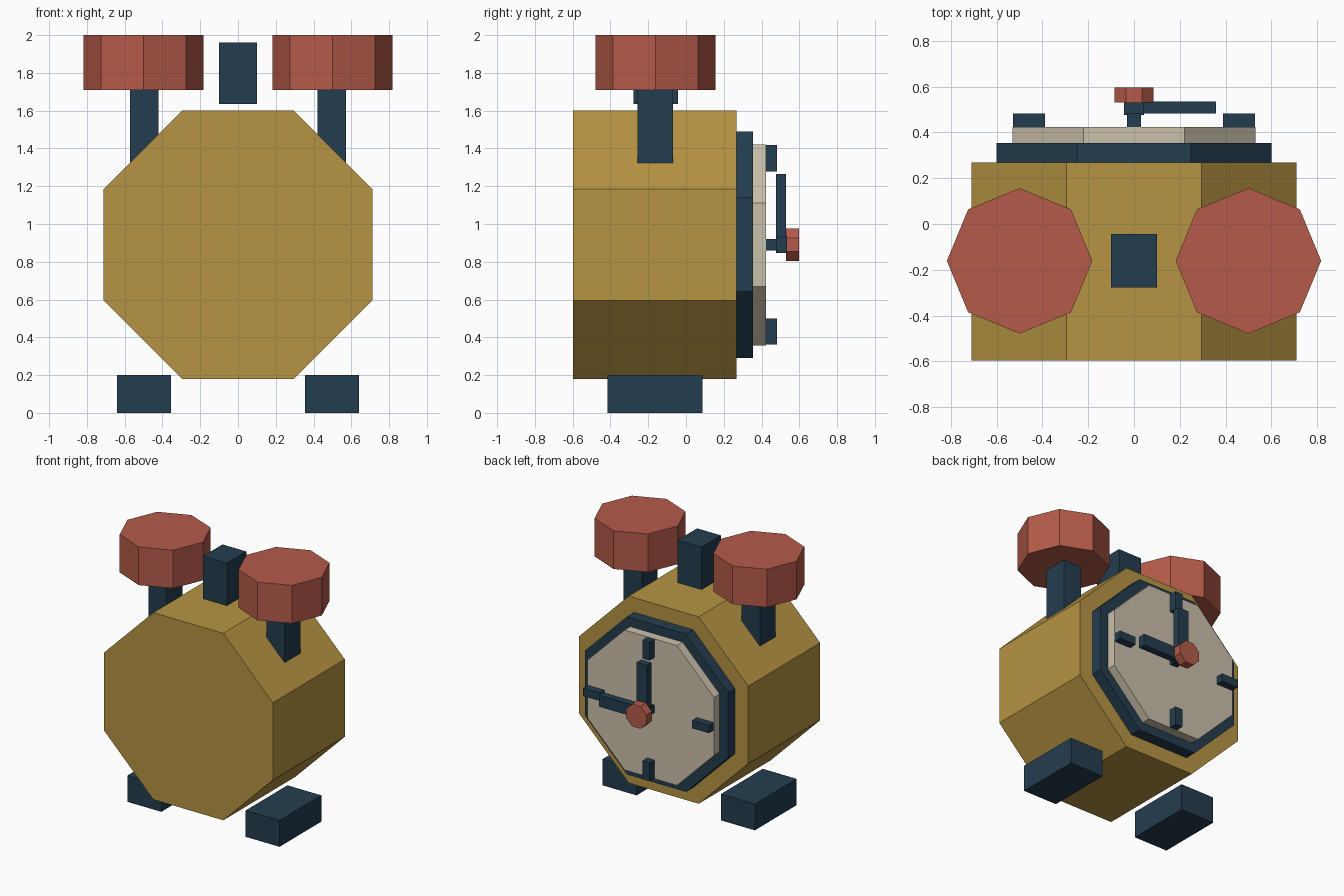
import bpy, bmesh, math
from mathutils import Matrix, Vector

cube = bpy.data.objects.get("Cube")
if cube:
    bpy.data.objects.remove(cube, do_unlink=True)


def material(name, rgb):
    """Flat material from an sRGB 0-255 colour."""
    lin = [((c / 255 + 0.055) / 1.055) ** 2.4 for c in rgb] + [1.0]
    mat = bpy.data.materials.new(name)
    mat.use_nodes = True
    mat.diffuse_color = lin
    bsdf = mat.node_tree.nodes["Principled BSDF"]
    bsdf.inputs["Base Color"].default_value = lin
    bsdf.inputs["Roughness"].default_value = 0.8
    return mat


gold = material("gold", (182, 148, 67))
navy = material("navy", (36, 61, 79))
red = material("red", (181, 91, 74))
cream = material("cream", (203, 193, 172))


def finish(name, bm, mat):
    mesh = bpy.data.meshes.new(name)
    bm.to_mesh(mesh)
    bm.free()
    mesh.materials.append(mat)
    obj = bpy.data.objects.new(name, mesh)
    bpy.context.collection.objects.link(obj)
    return obj


def box(name, x, y, z, mat):
    """Box from (low, high) ranges on each axis."""
    bm = bmesh.new()
    size = [r[1] - r[0] for r in (x, y, z)]
    mid = Vector([(r[0] + r[1]) / 2 for r in (x, y, z)])
    bmesh.ops.create_cube(bm, size=1, matrix=Matrix.Translation(mid) @ Matrix.Diagonal((*size, 1)))
    return finish(name, bm, mat)


def octagon(name, radius, depth, matrix, mat):
    bm = bmesh.new()
    bmesh.ops.create_cone(bm, cap_ends=True, segments=8, radius1=radius,
                          radius2=radius, depth=depth, matrix=matrix)
    return finish(name, bm, mat)


AXIS = 0.89  # height of the dial centre


def facing_disc(name, apothem, y0, y1, mat):
    """Octagonal prism along y, resting on a flat side."""
    matrix = (Matrix.Translation((0, (y0 + y1) / 2, AXIS))
              @ Matrix.Rotation(math.pi / 2, 4, 'X') @ Matrix.Rotation(math.pi / 8, 4, 'Z'))
    return octagon(name, apothem / math.cos(math.pi / 8), y1 - y0, matrix, mat)


# Case, rim and dial
facing_disc("case", 0.711, -0.597, 0.268, gold)
facing_disc("rim", 0.6, 0.268, 0.355, navy)
facing_disc("dial", 0.532, 0.355, 0.424, cream)

# Hour markers
W, L, R = 0.03, 0.07, 0.459
for name, dx, dz in (("top", 0, 1), ("bottom", 0, -1), ("left", 1, 0), ("right", -1, 0)):
    hx, hz = (L, W) if dx else (W, L)
    cx, cz = dx * R, AXIS + dz * R
    box(name + "_marker", (cx - hx, cx + hx), (0.424, 0.482), (cz - hz, cz + hz), navy)

# Hands, spindle and hub
H = 0.044
box("spindle", (-W, W), (0.424, 0.5), (AXIS - W, AXIS + W), navy)
box("minute_hand", (-H, H), (0.476, 0.53), (AXIS - H, 1.265), navy)
box("hour_hand", (-H, 0.358), (0.482, 0.536), (AXIS - H, AXIS + H), navy)
facing_disc("hub", 0.085, 0.53, 0.597, red)

# Striker block between the bells
box("striker", (-0.1, 0.1), (-0.277, -0.043), (1.635, 1.96), navy)

# Bells, stems and feet on both sides
for side, s in (("left", 1), ("right", -1)):
    octagon(side + "_bell", 0.318, 0.29, Matrix.Translation((s * 0.5, -0.161, 1.855)), red)
    box(side + "_stem", sorted((s * 0.42, s * 0.573)), (-0.258, -0.07), (1.27, 1.71), navy)
    box(side + "_foot", sorted((s * 0.355, s * 0.64)), (-0.415, 0.087), (0, 0.2), navy)
